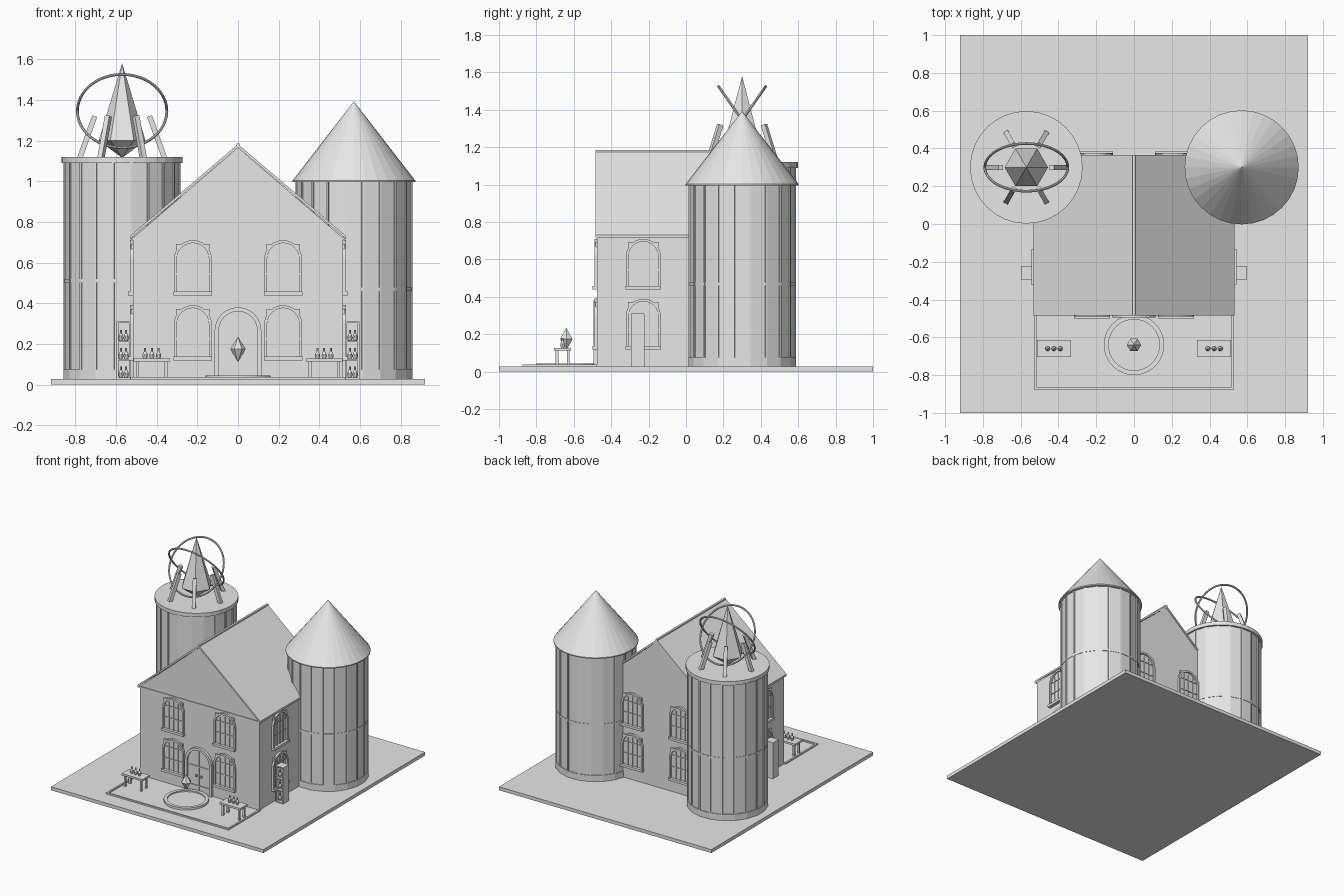
import bpy, bmesh
from math import sin, cos, pi, radians
from mathutils import Matrix, Vector

cube = bpy.data.objects.get("Cube")
if cube:
    bpy.data.objects.remove(cube)

stone = bpy.data.materials.new("pale_grey")
stone.use_nodes = True
GREY = (0.8, 0.8, 0.8, 1)
stone.diffuse_color = GREY
stone.node_tree.nodes["Principled BSDF"].inputs["Base Color"].default_value = GREY


def finish(name, bm, matrix=Matrix()):
    bmesh.ops.recalc_face_normals(bm, faces=bm.faces)
    mesh = bpy.data.meshes.new(name)
    bm.to_mesh(mesh)
    bm.free()
    mesh.materials.append(stone)
    obj = bpy.data.objects.new(name, mesh)
    obj.matrix_world = matrix
    bpy.context.collection.objects.link(obj)
    return obj


def add_box(bm, lo, hi, matrix=Matrix()):
    lo, hi = Vector(lo), Vector(hi)
    m = matrix @ Matrix.Translation((lo + hi) / 2) @ Matrix.Diagonal((*(hi - lo), 1))
    bmesh.ops.create_cube(bm, size=1, matrix=m)


def box(name, lo, hi, matrix=Matrix()):
    bm = bmesh.new()
    add_box(bm, lo, hi)
    return finish(name, bm, matrix)


def lathe(name, profile, segs, loc, phase=0.0):
    """Revolve an (r, z) profile about the vertical."""
    bm = bmesh.new()
    rows = []
    for r, z in profile:
        if r == 0:
            rows.append([bm.verts.new((0, 0, z))] * segs)
        else:
            angles = [phase + 2 * pi * i / segs for i in range(segs)]
            rows.append([bm.verts.new((r * cos(a), r * sin(a), z)) for a in angles])
    for a, b in zip(rows, rows[1:]):
        for i in range(segs):
            j = (i + 1) % segs
            bm.faces.new(list(dict.fromkeys((a[i], a[j], b[j], b[i]))))
    return finish(name, bm, Matrix.Translation(loc))


def add_prism(bm, pts, y0, y1):
    front = [bm.verts.new((x, y0, z)) for x, z in pts]
    back = [bm.verts.new((x, y1, z)) for x, z in pts]
    bm.faces.new(front)
    bm.faces.new(back)
    n = len(pts)
    for i in range(n):
        j = (i + 1) % n
        bm.faces.new((front[i], front[j], back[j], back[i]))


def prism(name, pts, y0, y1, matrix=Matrix()):
    bm = bmesh.new()
    add_prism(bm, pts, y0, y1)
    return finish(name, bm, matrix)


def arch(w, z0, z1, steps=12):
    """Round-headed outline, open at the foot."""
    curve = [(w * cos(pi * i / steps), z1 - w + w * sin(pi * i / steps)) for i in range(steps + 1)]
    return [(w, z0)] + curve + [(-w, z0)]


def arch_frame(name, w, z0, z1, t, depth, matrix):
    outer, inner = arch(w, z0, z1), arch(w - t, z0, z1 - t)
    prism(name, outer + inner[::-1], -depth, 0, matrix)


# Ground and courtyard border
TOP = 0.027
box("ground_slab", (-0.92, -1, 0), (0.92, 1, TOP))
bm = bmesh.new()
add_box(bm, (-0.53, -0.875, TOP), (0.53, -0.862, 0.038))
for s in (-1, 1):
    add_box(bm, (s * 0.524 - 0.0065, -0.862, TOP), (s * 0.524 + 0.0065, -0.475, 0.038))
finish("courtyard_border", bm)

# House and roof
Y0, Y1, EAVE, RIDGE = -0.475, 0.36, 0.72, 1.165
prism("house_walls", [(-0.517, TOP), (0.517, TOP), (0.517, EAVE), (0, RIDGE), (-0.517, EAVE)], Y0, Y1)
prism("roof", [(-0.532, EAVE - 0.005), (0, RIDGE), (0.532, EAVE - 0.005),
               (0.532, EAVE + 0.01), (0, RIDGE + 0.017), (-0.532, EAVE + 0.01)], Y0 - 0.01, Y1 + 0.005)
box("gable_trim", (-0.525, Y0 - 0.006, EAVE - 0.008), (0.525, Y0, EAVE + 0.003))
box("ridge_cap", (-0.008, Y0 - 0.01, RIDGE + 0.005), (0.008, Y1 + 0.005, RIDGE + 0.02))


# Windows
def window(name, x, y, z, turn):
    m = Matrix.Translation((x, y, z)) @ Matrix.Rotation(turn, 4, 'Z')
    arch_frame(name + "_frame", 0.093, 0, 0.265, 0.014, 0.015, m)
    prism(name + "_glass", arch(0.08, 0, 0.25), -0.003, 0, m)
    bm = bmesh.new()
    for bx in (-0.04, 0, 0.04):
        add_box(bm, (bx - 0.003, -0.009, 0.01), (bx + 0.003, 0, 0.235 if bx == 0 else 0.225))
    for bz in (0.1, 0.19):
        add_box(bm, (-0.08, -0.009, bz - 0.003), (0.08, 0, bz + 0.003))
    finish(name + "_bars", bm, m)
    box(name + "_sill", (-0.095, -0.025, -0.007), (0.095, 0, 0.012), m)
    for s in (-1, 1):
        box(name + "_corner_block", (s * 0.07 - 0.012, -0.01, 0.222), (s * 0.07 + 0.012, 0, 0.247), m)


for floor, z in (("lower", 0.125), ("upper", 0.445)):
    for side, s in (("right", -1), ("left", 1)):
        window(f"{floor}_{side}_front_window", s * 0.222, Y0, z, 0)
        window(f"{floor}_{side}_back_window", s * 0.207, Y1, z, pi)
        window(f"{floor}_{side}_side_window", s * 0.517, -0.228, z, s * pi / 2)

# Double door
door = Matrix.Translation((0, Y0, 0))
arch_frame("door_frame", 0.115, TOP, 0.38, 0.02, 0.02, door)
prism("door_panel", arch(0.096, TOP, 0.361), -0.006, 0, door)
bm = bmesh.new()
for z in (0.08, 0.23):
    add_box(bm, (-0.09, -0.011, z - 0.004), (0.09, 0, z + 0.004))
add_box(bm, (-0.003, -0.01, TOP), (0.003, 0, 0.36))
for s in (-1, 1):
    add_box(bm, (s * 0.022 - 0.006, -0.018, 0.15), (s * 0.022 + 0.006, 0, 0.165))
finish("door_straps", bm, door)


# Towers with ribs and bands
def band(name, r, z0, z1, segs, x, phase=0.0):
    lathe(name, [(0, z0), (r, z0), (r, z1), (0, z1)], segs, (x, 0.30, 0), phase)


SIDES = 20
STEP = 2 * pi / SIDES
for name, x, top, belt in (("right_tower", -0.57, 1.095, 0.51), ("left_tower", 0.57, 1.0, 0.468)):
    band(name, 0.285, TOP, top, SIDES, x, STEP / 2)
    band(name + "_plinth", 0.291, TOP, 0.075, SIDES, x, STEP / 2)
    band(name + "_belt", 0.288, belt - 0.008, belt + 0.008, SIDES, x, STEP / 2)
    bm = bmesh.new()
    for i in range(SIDES):
        add_box(bm, (0.276, -0.006, TOP), (0.29, 0.006, top), Matrix.Rotation((i + 0.5) * STEP, 4, 'Z'))
    finish(name + "_ribs", bm, Matrix.Translation((x, 0.30, 0)))

lathe("left_tower_roof", [(0, 0.995), (0.302, 0.995), (0.302, 1.003), (0, 1.393)], 32, (0.57, 0.30, 0))
band("right_tower_cap", 0.298, 1.09, 1.12, 32, -0.57)

# Great crystal, leaning struts and crossed hoops
lathe("great_crystal", [(0, 1.115), (0.115, 1.2), (0, 1.58)], 6, (-0.57, 0.30, 0))
bm = bmesh.new()
for i in range(6):
    low, high = Vector((0.208, 0, 1.115)), Vector((0.135, 0, 1.32))
    lean = (high - low).to_track_quat('Z', 'Y').to_matrix().to_4x4()
    m = Matrix.Rotation(i * pi / 3, 4, 'Z') @ Matrix.Translation(low) @ lean
    add_box(bm, (-0.013, -0.013, 0), (0.013, 0.013, (high - low).length), m)
finish("crystal_struts", bm, Matrix.Translation((-0.57, 0.30, 0)))
for s in (-1, 1):
    bpy.ops.mesh.primitive_torus_add(major_radius=0.22, minor_radius=0.007, major_segments=48,
                                     minor_segments=8, location=(-0.57, 0.30, 1.345),
                                     rotation=(s * radians(55), 0, 0))
    hoop = bpy.context.object
    hoop.name = "crystal_hoop"
    hoop.data.materials.append(stone)
    bpy.ops.object.shade_smooth_by_angle()

# Round basin with a small crystal
basin = (0, -0.64, 0)
lathe("basin_rim", [(0.135, TOP), (0.16, TOP), (0.16, 0.044), (0.135, 0.044), (0.135, TOP)], 32, basin)
lathe("basin_water", [(0, TOP), (0.136, TOP), (0.136, 0.034), (0, 0.034)], 32, basin)
lathe("small_crystal", [(0, 0.11), (0.038, 0.175), (0, 0.235)], 6, basin)


# Potion bottles, tables and shelves
def bottle(x, y, z):
    lathe("bottle", [(0, 0), (0.008, 0), (0.013, 0.012), (0.011, 0.024), (0.005, 0.036),
                     (0.005, 0.053), (0, 0.053)], 10, (x, y, z))


for side, s in (("right", -1), ("left", 1)):
    cx, cy = s * 0.424, -0.66
    bm = bmesh.new()
    add_box(bm, (cx - 0.09, cy - 0.045, 0.112), (cx + 0.09, cy + 0.045, 0.127))
    for lx in (-0.07, 0.07):
        for ly in (-0.03, 0.03):
            add_box(bm, (cx + lx - 0.007, cy + ly - 0.007, TOP), (cx + lx + 0.007, cy + ly + 0.007, 0.112))
    finish(side + "_table", bm)
    for i in (-1, 0, 1):
        bottle(cx + i * 0.033, cy, 0.127)

    bm = bmesh.new()
    cx = s * 0.563
    add_box(bm, (cx - 0.033, -0.232, TOP), (cx + 0.033, -0.222, 0.31))
    for e in (-1, 1):
        add_box(bm, (cx + e * 0.03 - 0.004, -0.293, TOP), (cx + e * 0.03 + 0.004, -0.222, 0.31))
    for z in (TOP, 0.118, 0.208, 0.302):
        add_box(bm, (cx - 0.033, -0.293, z), (cx + 0.033, -0.222, z + 0.008))
    finish(side + "_shelf", bm)
    for z in (TOP, 0.118, 0.208):
        bottle(cx - 0.013, -0.265, z + 0.008)
        bottle(cx + 0.013, -0.265, z + 0.008)
